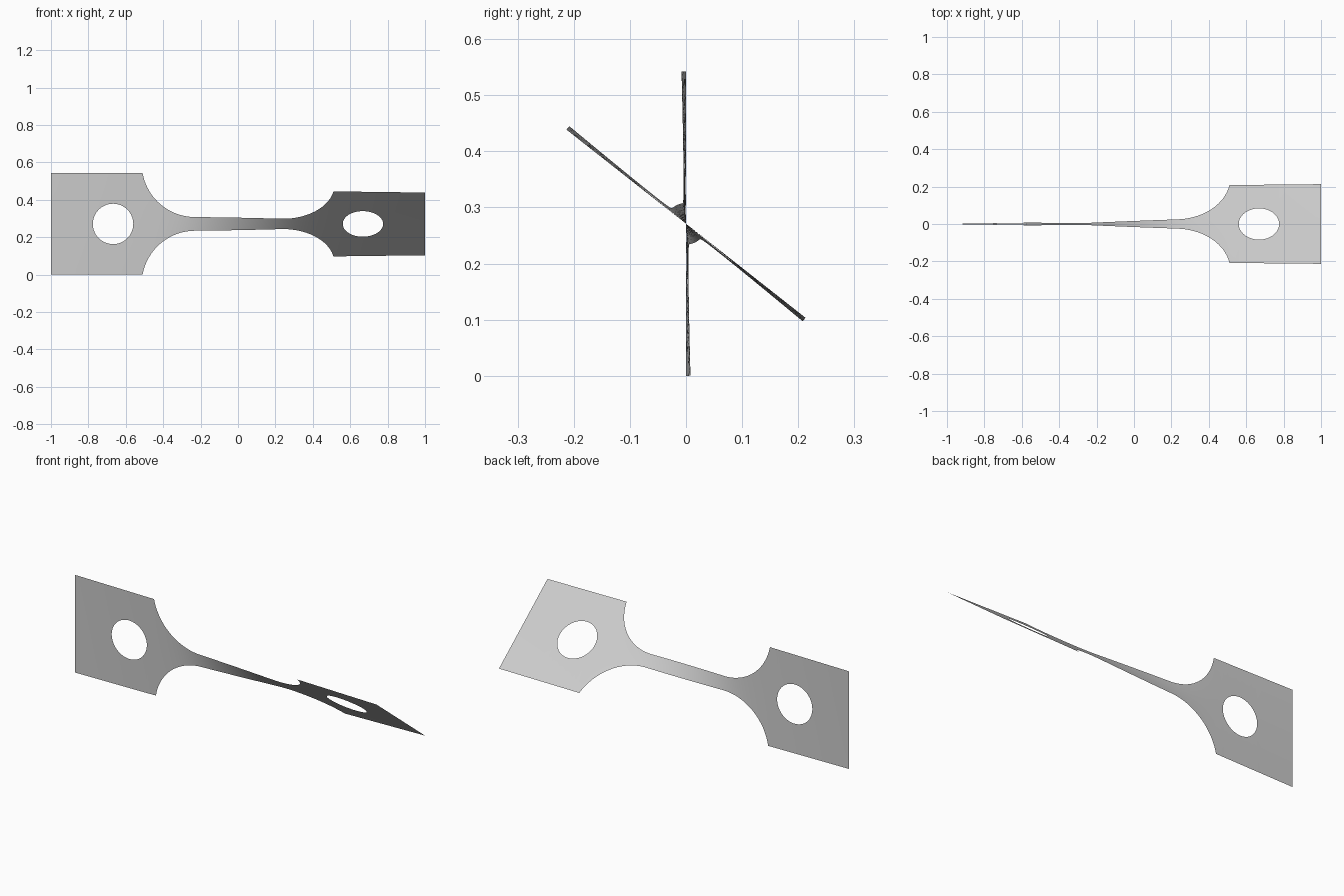
import bpy, bmesh
from math import sin, cos, pi, sqrt, radians, asin

cube = bpy.data.objects.get("Cube")
if cube:
    bpy.data.objects.remove(cube, do_unlink=True)

TAB, NECK = 0.271, 0.037          # half widths
SHOULDER, NECK_END = 0.51, 0.23   # fillet start and end along x
HOLE_X, HOLE_R = 0.668, 0.108
TWIST = radians(51.8)
RUN, RISE = SHOULDER - NECK_END, TAB - NECK
FILLET_R = (RUN ** 2 + RISE ** 2) / (2 * RISE)


def half_width(x):
    d = abs(x) - NECK_END
    if d <= 0:
        return NECK
    if d >= RUN:
        return TAB
    return NECK + FILLET_R - sqrt(FILLET_R ** 2 - d * d)


def hole_half(x):
    d = abs(abs(x) - HOLE_X)
    return sqrt(HOLE_R ** 2 - d * d) if d < HOLE_R - 1e-6 else 0.0


# Twist builds up fastest where the strip is narrow
STEPS = 2000
angles = [0.0]
for i in range(STEPS):
    x = -1 + 2 * (i + 0.5) / STEPS
    angles.append(angles[-1] + half_width(x) ** -1.5)


def twist(x):
    return TWIST * angles[round((x + 1) / 2 * STEPS)] / angles[-1]


# Stations along one half: neck, fillet, land, hole, end
def spread(a, b, n):
    return [a + (b - a) * i / n for i in range(n)]


reach = asin(RUN / FILLET_R)
half = spread(0, NECK_END, 14)
half += [NECK_END + FILLET_R * sin(reach * i / 20) for i in range(20)]
half += spread(SHOULDER, HOLE_X - HOLE_R, 3)
half += [HOLE_X - HOLE_R * cos(pi * i / 32) for i in range(32)]
half += spread(HOLE_X + HOLE_R, 1, 8) + [1]
stations = [-x for x in reversed(half[1:])] + half

# Twisted sheet, upper and lower strips around the holes
bm = bmesh.new()
ROWS = 8
for side in (1, -1):
    columns = []
    for x in stations:
        a, low, high = twist(x), hole_half(x), half_width(x)
        column = []
        for r in range(ROWS + 1):
            t = side * (low + (high - low) * r / ROWS)
            column.append(bm.verts.new((x, -t * sin(a), TAB + t * cos(a))))
        columns.append(column)
    for c, d in zip(columns, columns[1:]):
        for r in range(ROWS):
            quad = (c[r], d[r], d[r + 1], c[r + 1])
            bm.faces.new(quad if side > 0 else quad[::-1])
bmesh.ops.remove_doubles(bm, verts=bm.verts, dist=1e-5)

mesh = bpy.data.meshes.new("twisted_strip")
bm.to_mesh(mesh)
bm.free()
strip = bpy.data.objects.new("twisted_strip", mesh)
bpy.context.collection.objects.link(strip)

grey = bpy.data.materials.new("light_grey")
grey.use_nodes = True
colour = (0.6, 0.6, 0.6, 1)
grey.diffuse_color = colour
grey.node_tree.nodes["Principled BSDF"].inputs["Base Color"].default_value = colour
mesh.materials.append(grey)

bpy.context.view_layer.objects.active = strip
strip.select_set(True)
bpy.ops.object.shade_smooth_by_angle()
